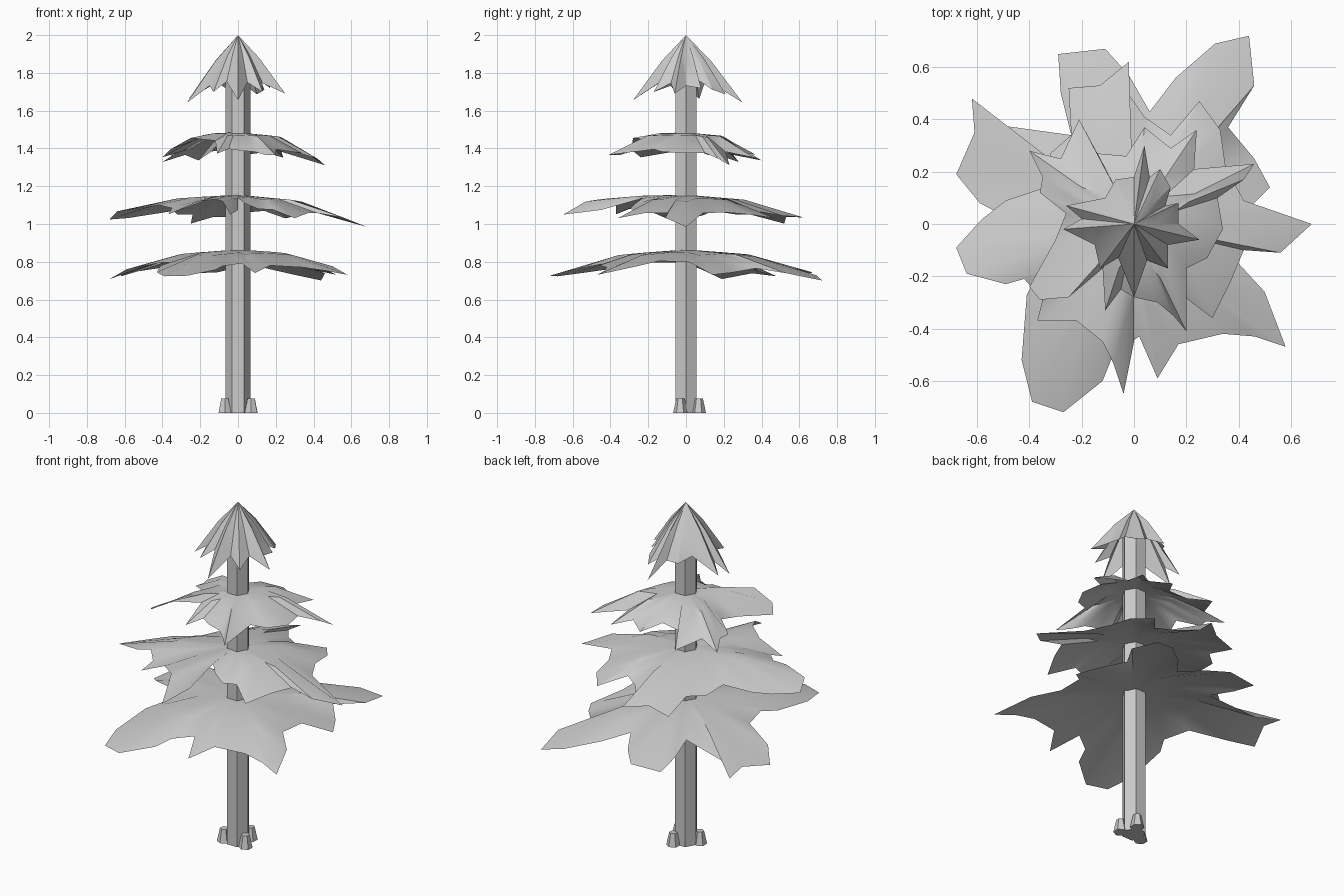
import bpy
import bmesh
import math

# Remove the default cube only
default_cube = bpy.data.objects.get("Cube")
if default_cube:
    bpy.data.objects.remove(default_cube, do_unlink=True)

# Single mid grey material
grey = bpy.data.materials.new("mid_grey")
grey.use_nodes = True
grey_value = (0.6, 0.6, 0.6, 1)
grey.diffuse_color = grey_value
grey.node_tree.nodes["Principled BSDF"].inputs["Base Color"].default_value = grey_value


def finish(bm, name, smooth_angle=None):
    """Turn a bmesh into a named, coloured object."""
    mesh = bpy.data.meshes.new(name)
    bm.to_mesh(mesh)
    bm.free()
    mesh.materials.append(grey)
    if smooth_angle is not None:
        mesh.shade_smooth()
        mesh.set_sharp_from_angle(angle=math.radians(smooth_angle))
    obj = bpy.data.objects.new(name, mesh)
    bpy.context.collection.objects.link(obj)
    return obj


def prism(name, location, bottom_radius, top_radius, height, sides=6, turn=0):
    """Flat-sided tapered post standing on its location."""
    bm = bmesh.new()
    bmesh.ops.create_cone(bm, cap_ends=True, segments=sides, radius1=bottom_radius,
                          radius2=top_radius, depth=height)
    for vert in bm.verts:
        x, y, z = vert.co
        vert.co.x = location[0] + x * math.cos(turn) - y * math.sin(turn)
        vert.co.y = location[1] + x * math.sin(turn) + y * math.cos(turn)
        vert.co.z = z + height / 2
    return finish(bm, name)


def bough_layer(name, top, reach, drop, power, shoulder, bend, outline):
    """Drooping thin sheet with a ragged outline given in hundredths.

    The shoulder ring sits at a share of each radius and has a share of its fall.
    A third value on an outline point lifts or lowers that point.
    """
    bm = bmesh.new()
    crown = bm.verts.new((0, 0, top))
    inner, outer = [], []
    for px, py, *lift in outline:
        x, y = px / 100, py / 100
        fall = drop * (math.hypot(x, y) / reach) ** power - sum(lift) / 100
        inner.append(bm.verts.new((x * shoulder, y * shoulder, top - fall * bend)))
        outer.append(bm.verts.new((x, y, top - fall)))
    count = len(outline)
    for i in range(count):
        j = (i + 1) % count
        bm.faces.new((crown, inner[i], inner[j]))
        bm.faces.new((inner[i], outer[i], outer[j], inner[j]))
    return finish(bm, name, smooth_angle=35)


# Trunk and root stubs
prism("trunk", (0, 0), 0.065, 0.065, 1.84, turn=math.pi / 2)
for index, spot in enumerate([(-0.07, -0.03), (0.07, -0.03), (0.035, 0.068)]):
    prism(f"root_{index + 1}", spot, 0.038, 0.022, 0.075, turn=index)

# Boughs from lowest to highest
bough_layer("lowest_boughs", 0.865, 0.8, 0.145, 1.1, 0.5, 0.22, [
    (52, 14, -4), (46, 25, -3), (36, 37, -1), (46, 53), (44, 72, -1), (31, 69),
    (16, 56), (6, 43), (-2, 57), (-11, 67), (-29, 65), (-28, 50), (-24, 34),
    (-53, 38), (-62, 48), (-61, 35), (-68, 19, -3), (-59, 8), (-40, -2), (-36, -18),
    (-41, -27), (-43, -52), (-39, -68), (-27, -72), (-12, -60), (-8, -50), (2, -43),
    (9, -59, -2), (17, -46), (34, -42), (46, -43), (58, -47), (50, -26, 1),
    (39, -14, 1), (40, 2)])

bough_layer("lower_middle_boughs", 1.155, 0.68, 0.14, 0.8, 0.5, 0.22, [
    (68, 0, -3), (56, -11), (42, -10), (37, -22), (30, -36, -2), (18, -27),
    (11, -30), (4, -27, 2), (0, -23, 4), (0, -45, 2), (-4, -65, 3), (-8, -53, 8),
    (-12, -45, 8), (-22, -37, 6), (-37, -37, 1), (-35, -29, 3), (-42, -21, 5),
    (-49, -23, 5), (-64, -19, 5), (-68, -9, 1), (-58, 2), (-49, 9), (-34, 14),
    (-32, 27, -1), (-24, 34, -1), (-25, 52, -3), (-13, 53), (-2, 62, 1), (-3, 51),
    (4, 41), (14, 34), (25, 47, -1), (33, 36), (35, 22), (42, 9)])

bough_layer("upper_middle_boughs", 1.485, 0.5, 0.15, 0.8, 0.5, 0.15, [
    (46, 23, -2), (42, 17), (32, 10), (34, -2), (28, -13), (20, -17), (20, -41, 2),
    (15, -35), (9, -30), (0, -28), (-5, -25), (-11, -33), (-12, -17, 3),
    (-25, -28, 9), (-36, -29, 5), (-40, -24, 1), (-30, -6), (-26, 4), (-36, 12),
    (-35, 18), (-40, 28, -1), (-28, 25), (-21, 40, -1), (-14, 27), (-3, 26), (4, 37),
    (14, 29), (24, 36), (23, 21)])

bough_layer("crown_boughs", 2.0, 0.29, 0.35, 0.5, 0.45, 0.39, [
    (25, -6, 2), (17, 0), (17, 8), (12, 7), (14, 14), (10, 21), (6, 18), (4, 30),
    (0, 18), (-7, 17), (-11, 10), (-26, 7), (-20, 2), (-27, -2, -2), (-15, -8),
    (-13, -17), (-6, -13), (0, -28), (5, -14), (13, -17), (13, -8)])
